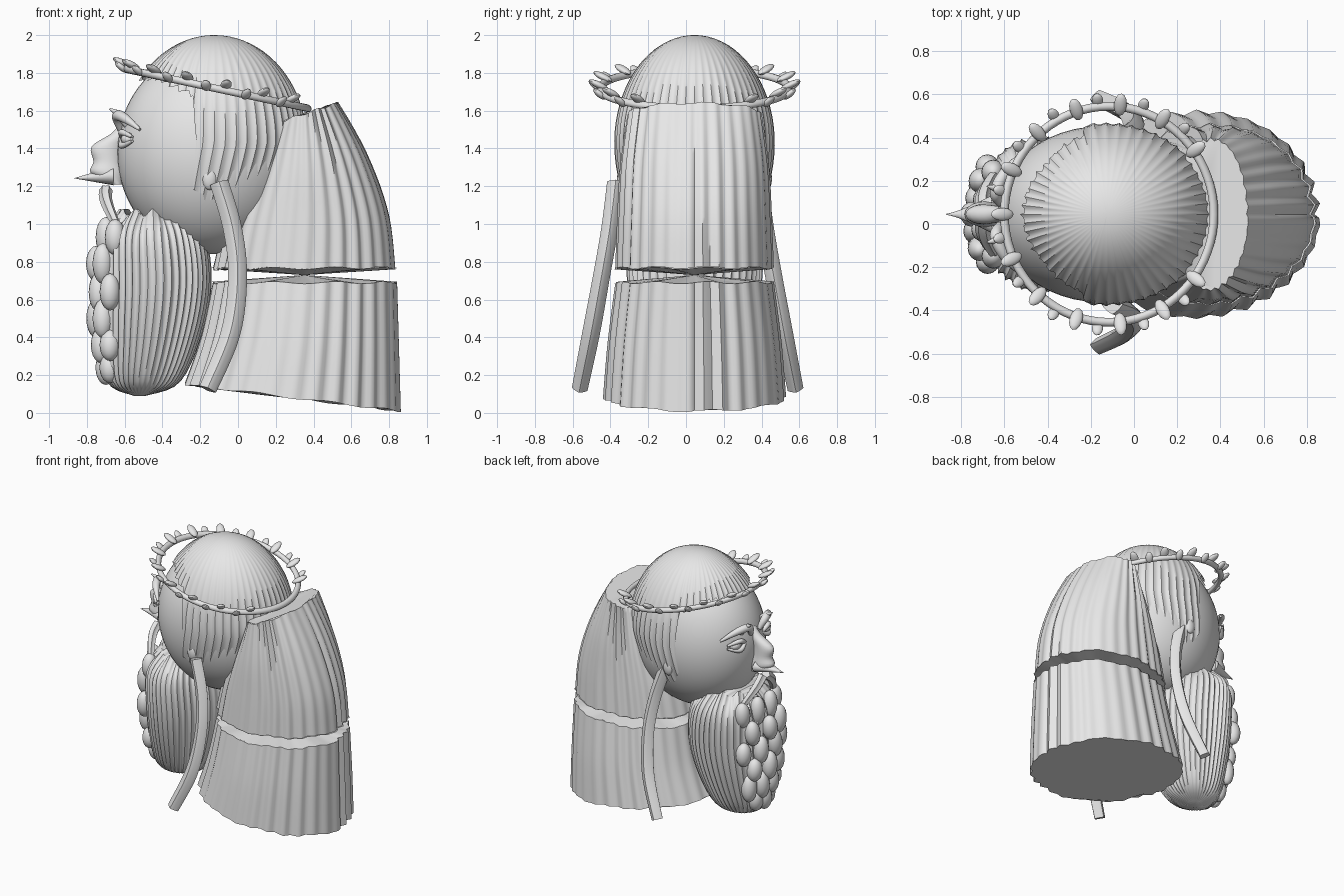
import bpy, bmesh, math, random
from math import sin, cos, pi, tau
from mathutils import Vector, Euler

random.seed(4)
old = bpy.data.objects.get("Cube")
if old:
    bpy.data.objects.remove(old, do_unlink=True)

MID = 0.045  # y of the symmetry plane
stone = bpy.data.materials.new("pale grey")
stone.use_nodes = True
stone.diffuse_color = (0.8, 0.8, 0.8, 1)
stone.node_tree.nodes["Principled BSDF"].inputs["Base Color"].default_value = (0.8, 0.8, 0.8, 1)


def finish(name, bm, angle=40):
    bmesh.ops.recalc_face_normals(bm, faces=bm.faces)
    mesh = bpy.data.meshes.new(name)
    bm.to_mesh(mesh)
    bm.free()
    mesh.materials.append(stone)
    ob = bpy.data.objects.new(name, mesh)
    bpy.context.collection.objects.link(ob)
    bpy.ops.object.select_all(action="DESELECT")
    ob.select_set(True)
    bpy.context.view_layer.objects.active = ob
    bpy.ops.object.shade_smooth_by_angle(angle=math.radians(angle))


def loft(name, point, around, steps, cap_start=True, cap_end=True, angle=40):
    """Tube of rings; point(a, t) gives a position for angle a and step t."""
    bm = bmesh.new()
    rings = [[bm.verts.new(point(tau * i / around, j / steps)) for i in range(around)]
             for j in range(steps + 1)]
    for lo, hi in zip(rings, rings[1:]):
        for i in range(around):
            k = (i + 1) % around
            bm.faces.new((lo[i], lo[k], hi[k], hi[i]))
    for ring, on in ((rings[0], cap_start), (rings[-1], cap_end)):
        if on:
            bm.faces.new(ring)
    bmesh.ops.remove_doubles(bm, verts=bm.verts, dist=0.0004)
    finish(name, bm, angle)


def mix(keys, t):
    """Smooth value along a list of equally spaced keys."""
    n = len(keys) - 1
    i = min(int(t * n), n - 1)
    f = t * n - i
    p = [keys[max(0, min(n, i + d))] for d in (-1, 0, 1, 2)]
    out = []
    for a, b, c, d in zip(*p):
        out.append(b + f * (c - a) / 2 + f * f * (a - 2.5 * b + 2 * c - d / 2)
                   + f ** 3 * (1.5 * (b - c) + (d - a) / 2))
    return out


def ellipsoids(name, items, seg=16, rings=10):
    bm = bmesh.new()
    for loc, size, rot in items:
        ball = bmesh.ops.create_uvsphere(bm, u_segments=seg, v_segments=rings, radius=1)
        turn = Euler(rot).to_matrix()
        for v in ball["verts"]:
            v.co = Vector(loc) + turn @ Vector([c * s for c, s in zip(v.co, size)])
    finish(name, bm)


def rod(name, path, side, steps=16, ribs=0, flat=1.0):
    """Tapered rod; path keys are (x, offset from middle, z, radius)."""
    def point(a, t):
        x, y, z, r = mix(path, t)
        lo, hi = mix(path, max(0, t - .02)), mix(path, min(1, t + .02))
        along = (Vector(hi[:3]) - Vector(lo[:3])).normalized()
        out = along.cross(Vector((1, 0, 0))).normalized()
        across = out.cross(along)
        r *= 1 - 0.2 * abs(sin(ribs * a / 2)) if ribs else 1
        p = Vector((x, y, z)) + across * r * cos(a) + out * r * flat * sin(a)
        return (p.x, MID + side * p.y, p.z)
    loft(name, point, 24, steps)


def pleat(a, count, depth):
    wave = abs(((a * count / tau) % 1) * 2 - 1)
    return 1 - depth * wave * (0.65 + 0.35 * sin(3.7 * a + 1))


# Head
ellipsoids("head", [((-.15, MID, 1.38), (.49, .408, .54), (0, 0, 0))], 48, 32)


# Nose: narrow humped bridge with a drooping pointed tip
def nose(a, t):
    x, z, w, d = mix([(-.60, 1.54, .02, .02), (-.62, 1.48, .035, .05), (-.69, 1.41, .045, .085),
                      (-.69, 1.33, .05, .075), (-.69, 1.27, .06, .09), (-.64, 1.21, .05, .03)], t)
    return (x + d * cos(a), MID + w * sin(a), z)


loft("nose", nose, 20, 20)


def nose_tip(a, t):
    r = 1 - t
    return (-.66 - .21 * t, MID + (.085 * r ** 1.3 + .002) * sin(a),
            1.255 - .013 * t + .05 * r * cos(a))


loft("nose_tip", nose_tip, 16, 8)

# Eyes, lids, brows and moustache on both sides
for side, word in ((1, "right"), (-1, "left")):
    ellipsoids(word + "_eyeball", [((-.58, MID + side * .18, 1.45), (.04, .05, .035), (0, 0, 0))])
    for lid, lift in (("upper", .035), ("lower", -.035)):
        rod(word + "_" + lid + "_eyelid",
            [(-.61, .10, 1.45, .010), (-.615, .17, 1.45 + lift, .017), (-.56, .25, 1.45 + lift / 3, .008)], side)
    rod(word + "_eyebrow",
        [(-.62, .05, 1.50, .018), (-.64, .10, 1.57, .028), (-.60, .19, 1.56, .025), (-.52, .28, 1.50, .008)], side)
    rod(word + "_brow_tuft", [(-.58, .12, 1.53, .028), (-.63, .12, 1.58, .02), (-.68, .13, 1.61, .004)], side)
    rod(word + "_moustache",
        [(-.70, .02, 1.18, .036), (-.70, .08, 1.13, .034), (-.67, .15, 1.05, .028), (-.61, .23, .93, .016)],
        side, ribs=6)


# Hair cap: ribbed dome with a ragged edge, hanging low beside the face
def hair_cap(a, t):
    x = cos(a)  # -1 at the brow, 1 at the nape
    if x < -.25:
        low = 1.68 + .09 * min(1, (-x - .25) / .5)
    elif x < -.15:
        low = 1.68 - 4.8 * (x + .25)
    elif x < .45:
        low = 1.20 - .08 * sin((x + .15) / .6 * pi)
    else:
        low = 1.24
    low += .03 * (((a * 40 / tau) % 1) - .5)
    end = math.acos(max(-1, min(1, (low - 1.43) / .57)))
    s = end * t
    r = sin(s)
    if s > pi / 2:
        r = 1 - (1 - r) * .9
    r *= 1 - .022 * abs(sin(26 * a)) * min(1, 1.5 * t)
    cx = -.125 - .12 * max(0, -cos(s))
    return (cx + .49 * r * x, MID + .425 * r * sin(a), 1.43 + .57 * cos(s))


loft("hair_cap", hair_cap, 312, 24, cap_end=False, angle=45)


# Back hair: two pleated bundles pinched together at a tie
def bundle(keys):
    def point(a, t):
        cx, rx, ry, z, tilt = mix(keys, t)
        p = pleat(a, 30, .055)
        x = rx * p * cos(a)
        return (cx + x, MID + ry * p * sin(a), z + tilt * x + .006 * sin(9 * a))
    return point


loft("upper_back_hair", bundle([(.35, .485, .42, .765, .01), (.365, .435, .41, 1.03, .05),
                                (.365, .325, .395, 1.30, .18), (.355, .175, .355, 1.585, .33)]),
     180, 16, cap_start=False, angle=60)
loft("lower_back_hair", bundle([(.29, .575, .485, .08, -.125), (.33, .525, .46, .38, -.06),
                                (.355, .49, .42, .69, 0)]), 180, 12, cap_end=False, angle=60)


def tie_point(a, t):
    r = abs(2 * t - 1) + .01
    z = .73 + (.036 if t > .5 else -.04) * r
    p = pleat(a, 30, .055) * r
    return (.352 + .487 * p * cos(a), MID + .42 * p * sin(a), z + .006 * r * sin(9 * a))


loft("hair_tie_pinch", tie_point, 180, 8, False, False)

# Long grooved side locks
for side, word, shift in ((1, "right", -.055), (-1, "left", .018)):
    rod(word + "_side_lock",
        [(-.10, .40 + shift, 1.22, .05), (-.03, .43 + shift, .98, .05), (-.002, .475 + shift, .72, .05),
         (-.04, .53 + shift, .42, .052), (-.16, .59 + shift, .125, .047)], side, 24, 4, .9)
    ellipsoids(word + "_ear_lobe", [((-.15, MID + side * .385, 1.24), (.04, .025, .06), (0, 0, 0))])


# Beard: ribbed egg shape leaning forward at the bottom
def beard(a, t):
    cx, rx, ry, z = mix([(-.52, .03, .03, .09), (-.50, .19, .18, .16), (-.46, .265, .29, .40),
                         (-.435, .295, .355, .68), (-.445, .275, .35, .93), (-.45, .18, .23, 1.06)], t)
    p = 1 - .06 * abs(sin(22 * a)) * (.7 + .3 * sin(5 * a))
    return (cx + rx * p * cos(a), MID + ry * p * sin(a), z + .02 * sin(11 * a) * t ** 4)


loft("beard", beard, 264, 24, angle=50)

# Beard curls in staggered rows over the front
curls = []
for row, z in enumerate((.24, .36, .50, .64, .79, .93)):
    n = 4 if row % 2 else 3
    for i in range(n):
        a = pi + (i - (n - 1) / 2) * .46
        x, y, _ = beard(a, (z - .06) / 1.0)
        curls.append(((x - .02, y, z), (.055, .058, .095 + random.uniform(-.015, .015)),
                      (random.uniform(-.1, .1), 0, 0)))
ellipsoids("beard_curls", curls)


# Tilted wreath band
def on_wreath(b, r=0, h=0):
    x = (.485 + r) * cos(b)
    return (-.115 + x, MID + (.50 + r) * sin(b), 1.717 - .215 * x + h)


loft("wreath_band", lambda a, t: on_wreath(tau * t, .02 * cos(a), .02 * sin(a)),
     12, 72, False, False)

# Wreath leaves: a row leaning up and smaller ones between, leaving the nape bare
leaves = []
for i in range(13):
    b = math.radians(36 + 24 * i)
    leaves.append((on_wreath(b, .01, .03), (.058, .03, .018), (0, -.45, b)))
    if i < 12:
        c = b + math.radians(12)
        leaves.append((on_wreath(c, .03, .005), (.042, .026, .016), (0, -.7, c)))
ellipsoids("wreath_leaves", leaves, 12, 8)
